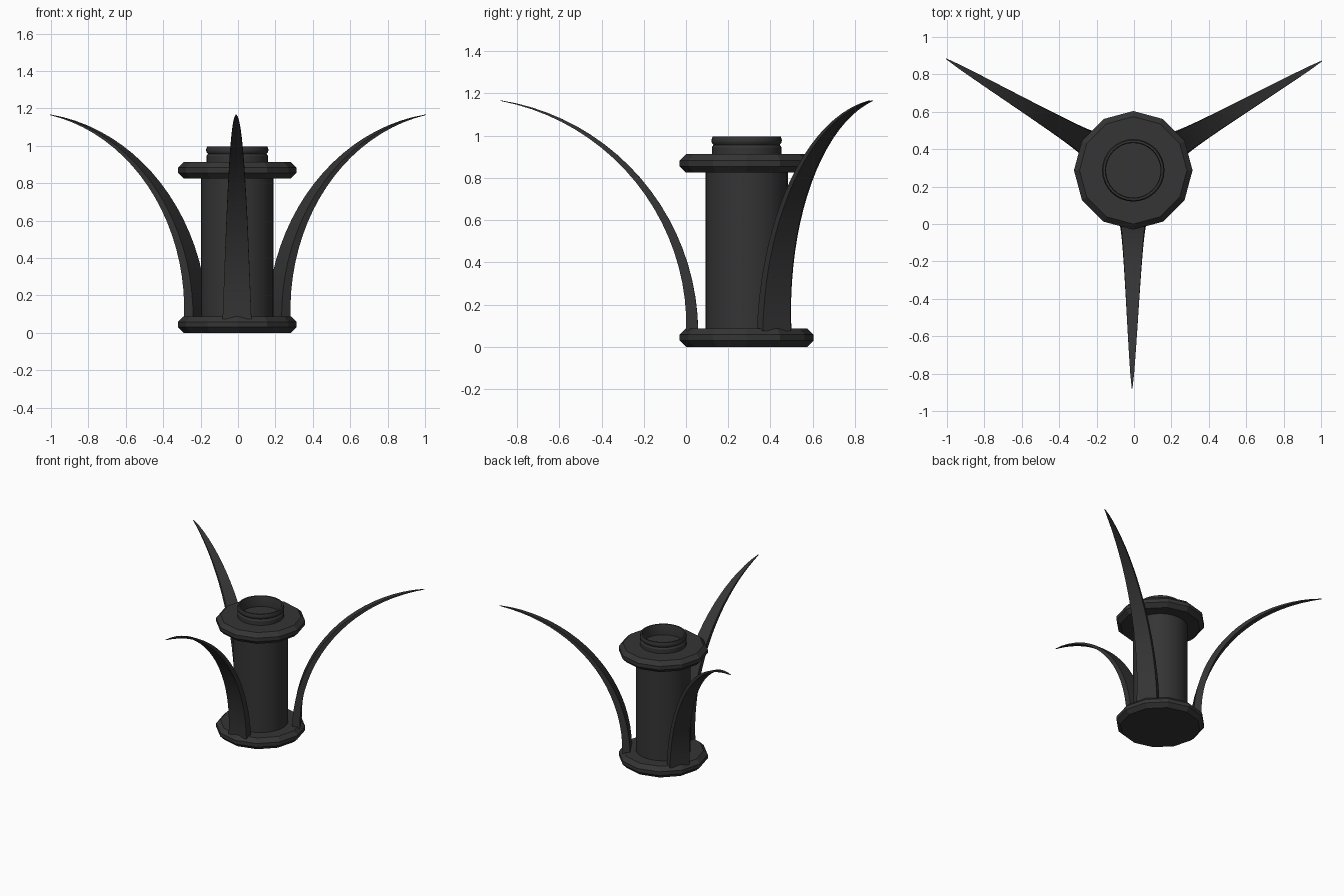
import bpy, bmesh, math
from mathutils import Vector

if "Cube" in bpy.data.objects:
    bpy.data.objects.remove(bpy.data.objects["Cube"])

CX, CY = -0.004, 0.287  # axis of the canister

mat = bpy.data.materials.new("charcoal")
mat.diffuse_color = (0.035, 0.035, 0.035, 1)
mat.use_nodes = True
mat.node_tree.nodes["Principled BSDF"].inputs["Base Color"].default_value = mat.diffuse_color


def finish(name, bm, angle=None):
    bmesh.ops.remove_doubles(bm, verts=bm.verts, dist=1e-5)
    bmesh.ops.recalc_face_normals(bm, faces=bm.faces)
    me = bpy.data.meshes.new(name)
    bm.to_mesh(me)
    bm.free()
    me.materials.append(mat)
    ob = bpy.data.objects.new(name, me)
    bpy.context.collection.objects.link(ob)
    if angle is not None:
        bpy.ops.object.select_all(action='DESELECT')
        ob.select_set(True)
        bpy.context.view_layer.objects.active = ob
        bpy.ops.object.shade_smooth_by_angle(angle=math.radians(angle))
    return ob


def lathe(name, profile, sides, angle=None):
    """Turn an (r, z) profile that starts and ends on the axis."""
    bm = bmesh.new()
    vs = [bm.verts.new((r, 0, z)) for r, z in profile]
    es = [bm.edges.new(p) for p in zip(vs, vs[1:])]
    bmesh.ops.spin(bm, geom=vs + es, cent=(0, 0, 0), axis=(0, 0, 1),
                   angle=math.tau, steps=sides, use_merge=True)
    ob = finish(name, bm, angle)
    ob.location = (CX, CY, 0)
    return ob


# Twelve-sided chamfered flanges
for name, z in (("base_flange", 0.0), ("top_flange", 0.825)):
    lathe(name, [(0, z), (0.287, z), (0.317, z + 0.03), (0.317, z + 0.058),
                 (0.287, z + 0.088), (0, z + 0.088)], 12)

# Smooth central barrel
lathe("barrel", [(0, 0.08), (0.195, 0.08), (0.195, 0.835), (0, 0.835)], 32, 30)

# Open neck with a groove and a rounded lip
lathe("neck", [(0, 0.905), (0.165, 0.905), (0.165, 0.945), (0.157, 0.957),
               (0.165, 0.967), (0.167, 0.98), (0.161, 0.997), (0.15, 0.997),
               (0.146, 0.985), (0.146, 0.916), (0, 0.916)], 32, 30)


def blade(name, direction, steps=20):
    """Tapering fin that follows a circular arc up and outward."""
    rc, zc, rad = 1.369, 0.10, 1.084
    a0, a1 = math.asin(-0.025 / rad), math.radians(79.2)
    bm = bmesh.new()
    rings = []
    for i in range(steps + 1):
        s = i / steps
        a = a0 + (a1 - a0) * s
        w = 0.075 * (1 - s) ** 0.75 + 0.002
        t = 0.053 * (1 - s) + 0.003
        ring = []
        for r, y in ((rad, -w), (rad, w), (rad + t, w), (rad + t, -w)):
            ring.append(bm.verts.new((rc - r * math.cos(a), y, zc + r * math.sin(a))))
        rings.append(ring)
    for lo, hi in zip(rings, rings[1:]):
        for k in range(4):
            bm.faces.new((lo[k], lo[(k + 1) % 4], hi[(k + 1) % 4], hi[k]))
    bm.faces.new(rings[0])
    bm.faces.new(rings[-1])
    ob = finish(name, bm, 30)
    ob.location = (CX, CY, 0)
    ob.rotation_euler.z = math.radians(direction)


# Three curved blades around the barrel
blade("front_blade", -90.3)
blade("right_blade", 30.1)
blade("left_blade", 149.2)
